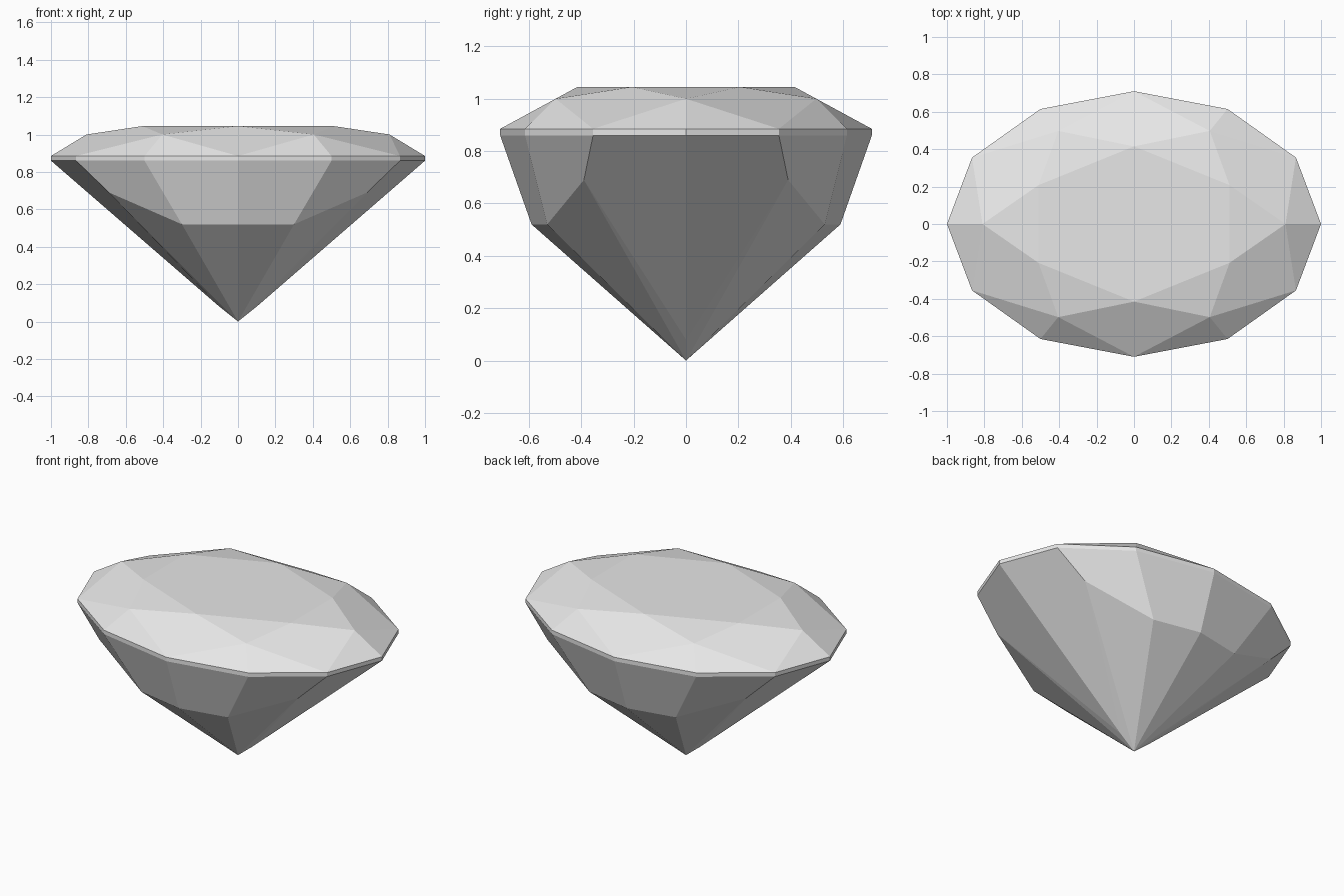
import bpy
import bmesh
from math import cos, sin, radians

cube = bpy.data.objects.get("Cube")
if cube:
    bpy.data.objects.remove(cube, do_unlink=True)

# Single pale grey stone colour
stone = bpy.data.materials.new("pale_grey_stone")
stone.use_nodes = True
colour = (0.8, 0.8, 0.8, 1)
stone.diffuse_color = colour
stone.node_tree.nodes["Principled BSDF"].inputs["Base Color"].default_value = colour

bm = bmesh.new()


def ring(count, rx, ry, z, start=0):
    """Elliptical ring of vertices, anticlockwise from the start angle."""
    angles = [radians(start + 360 * i / count) for i in range(count)]
    return [bm.verts.new((rx * cos(a), ry * sin(a), z)) for a in angles]


def face(*verts):
    bm.faces.new(verts)


# Girdle: thin twelve-sided band
top = ring(12, 1, 0.71, 0.885)
low = ring(12, 1, 0.71, 0.86)
for i in range(12):
    j = (i + 1) % 12
    face(low[i], low[j], top[j], top[i])

# Crown: six-sided table, star triangles, kites and girdle triangles
table = ring(6, 0.59, 0.415, 1.045, 30)
star = ring(6, 0.81, 0.575, 1.0)
face(*table)
for i in range(6):
    j = (i + 1) % 6
    g = 2 * i
    face(star[i], table[i], table[i - 1])
    face(table[i], star[i], top[g + 1], star[j])
    face(star[i], top[g - 1], top[g])
    face(star[i], top[g], top[g + 1])

# Pavilion: two long end facets and steep side facets, meeting at the point
tip = bm.verts.new((0, 0, 0))
quarter = [(0.69, 0.39, 0.69), (0.3, 0.53, 0.52)]
half = quarter + [(0, 0.59, 0.52)] + [(-x, y, z) for x, y, z in reversed(quarter)]
for turn in (1, -1):
    side = [bm.verts.new((turn * x, turn * y, z)) for x, y, z in half]
    first = 1 if turn == 1 else 7
    for k in range(4):
        face(low[first + k + 1], low[first + k], side[k], side[k + 1])
        face(side[k + 1], side[k], tip)
    if turn == 1:
        back = side
    else:
        front = side

for girdle, a, b, x in ((0, front[-1], back[0], 0.1), (6, back[-1], front[0], -0.1)):
    keel = bm.verts.new((x, 0, 0.08))
    face(low[girdle], low[girdle - 1], a, keel)
    face(low[girdle + 1], low[girdle], keel, b)
    face(a, tip, keel)
    face(keel, tip, b)

bmesh.ops.recalc_face_normals(bm, faces=bm.faces)
mesh = bpy.data.meshes.new("cut_gemstone")
bm.to_mesh(mesh)
bm.free()
mesh.materials.append(stone)
gem = bpy.data.objects.new("cut_gemstone", mesh)
bpy.context.collection.objects.link(gem)
